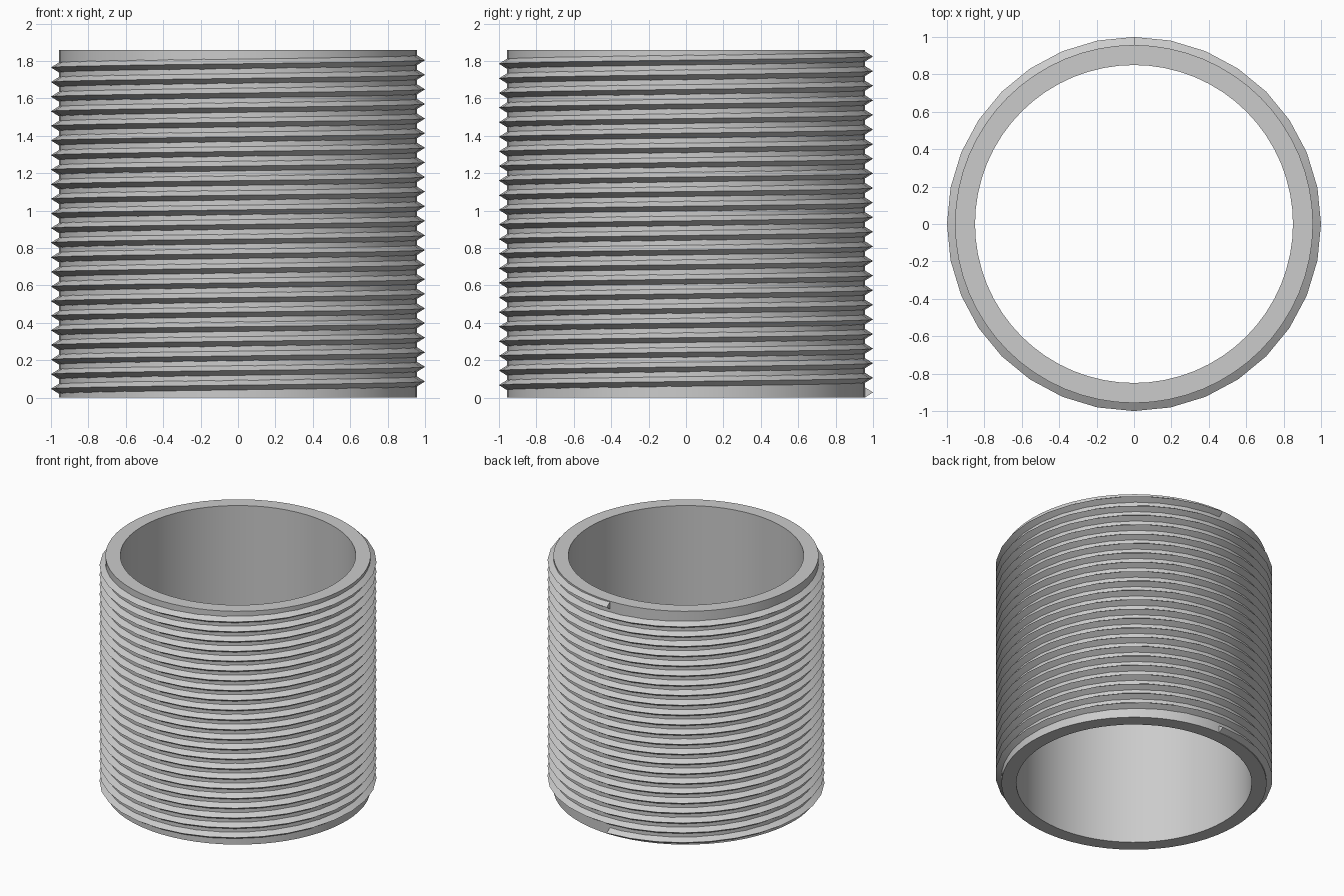
import bpy, bmesh, math

HEIGHT = 1.858
BORE, WALL, CREST = 0.85, 0.957, 1.0
TURNS, STEPS = 23, 32
START_Z, END_Z = 0.028, 1.824
HALF_BASE = 0.027

cube = bpy.data.objects.get("Cube")
if cube:
    bpy.data.objects.remove(cube, do_unlink=True)

grey = bpy.data.materials.new("steel grey")
grey.use_nodes = True
colour = (0.6, 0.6, 0.6, 1)
grey.diffuse_color = colour
grey.node_tree.nodes["Principled BSDF"].inputs["Base Color"].default_value = colour


def sweep(name, sections, closed):
    """Skin a list of equal cross-sections into one solid."""
    bm = bmesh.new()
    rings = [[bm.verts.new(p) for p in section] for section in sections]
    pairs = list(zip(rings, rings[1:]))
    if closed:
        pairs.append((rings[-1], rings[0]))
    else:
        bm.faces.new(rings[0])
        bm.faces.new(rings[-1])
    for a, b in pairs:
        for i in range(len(a)):
            j = (i + 1) % len(a)
            bm.faces.new((a[i], a[j], b[j], b[i]))
    bmesh.ops.recalc_face_normals(bm, faces=bm.faces)
    mesh = bpy.data.meshes.new(name)
    bm.to_mesh(mesh)
    bm.free()
    mesh.materials.append(grey)
    obj = bpy.data.objects.new(name, mesh)
    bpy.context.collection.objects.link(obj)
    bpy.ops.object.select_all(action='DESELECT')
    obj.select_set(True)
    bpy.context.view_layer.objects.active = obj
    bpy.ops.object.shade_smooth_by_angle(angle=math.radians(30))
    return obj


def section(angle, profile, lift=0):
    """Place an (r, z) profile at an angle measured from the back."""
    return [(-r * math.sin(angle), r * math.cos(angle), z + lift) for r, z in profile]


# Plain tube
wall = [(BORE, 0), (WALL, 0), (WALL, HEIGHT), (BORE, HEIGHT)]
sides = STEPS * 2
sweep("tube_body", [section(math.tau * i / sides, wall) for i in range(sides)], True)

# Right-handed thread, its root sunk slightly into the tube
root = WALL - 0.012
tooth = [(root, -HALF_BASE), (WALL, -HALF_BASE), (CREST, 0),
         (WALL, HALF_BASE), (root, HALF_BASE)]
count = TURNS * STEPS
sweep("outer_thread",
      [section(math.tau * i / STEPS, tooth, START_Z + (END_Z - START_Z) * i / count)
       for i in range(count + 1)], False)
